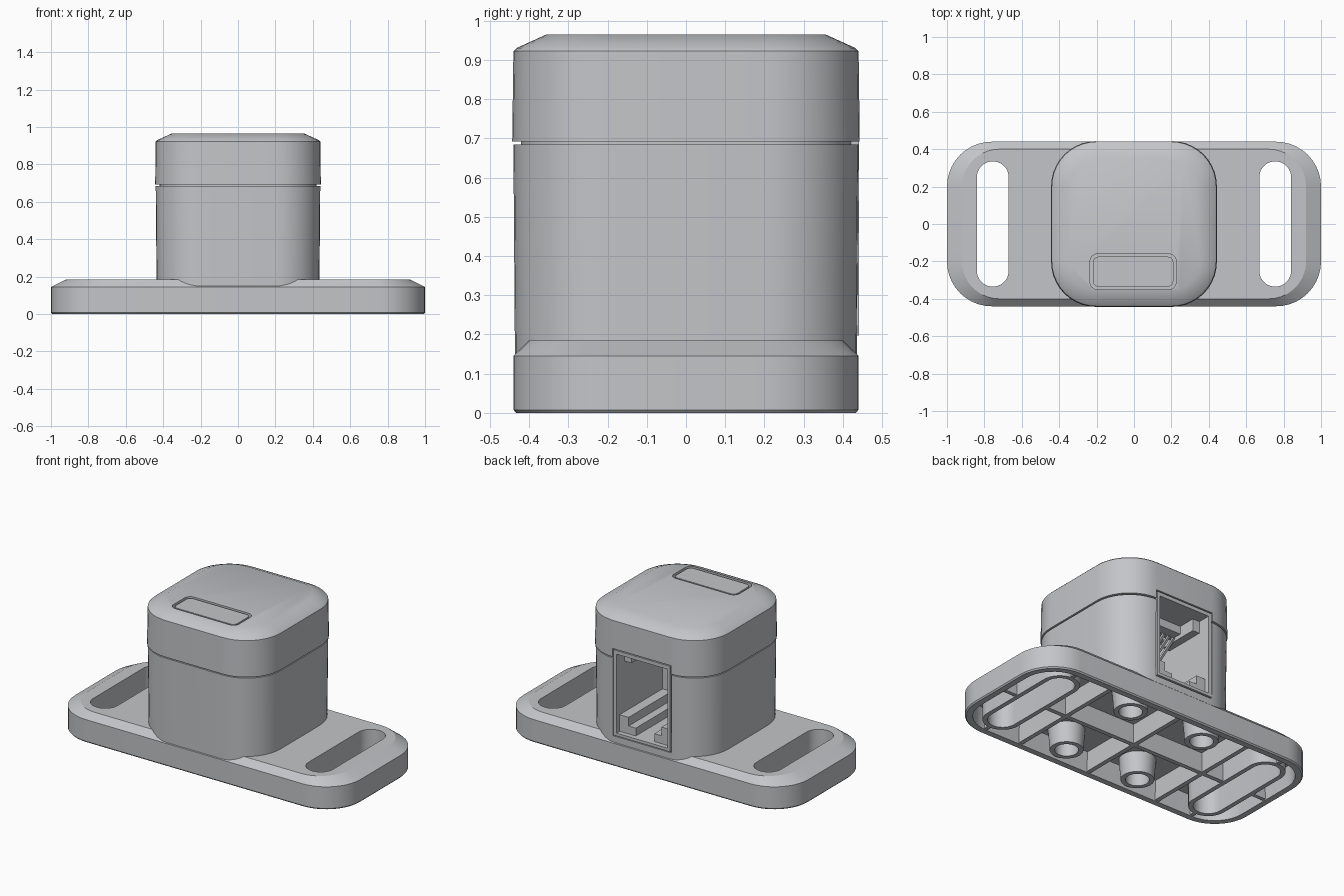
import bpy, bmesh, math
from mathutils import Matrix

if "Cube" in bpy.data.objects:
    bpy.data.objects.remove(bpy.data.objects["Cube"])

grey = bpy.data.materials.new("light_grey_plastic")
grey.diffuse_color = (0.55, 0.56, 0.58, 1)
grey.use_nodes = True
grey.node_tree.nodes["Principled BSDF"].inputs["Base Color"].default_value = grey.diffuse_color


def finish(name, bm, smooth=True):
    bmesh.ops.recalc_face_normals(bm, faces=bm.faces[:])
    me = bpy.data.meshes.new(name)
    bm.to_mesh(me)
    bm.free()
    me.materials.append(grey)
    ob = bpy.data.objects.new(name, me)
    bpy.context.collection.objects.link(ob)
    if smooth:
        shade(ob)
    return ob


def shade(ob):
    bpy.ops.object.select_all(action='DESELECT')
    ob.select_set(True)
    bpy.context.view_layer.objects.active = ob
    bpy.ops.object.shade_smooth_by_angle(angle=math.radians(25))


def outline(hx, hy, r, seg=10):
    """Rounded rectangle, counter-clockwise."""
    pts = []
    for k, (sx, sy) in enumerate([(1, 1), (-1, 1), (-1, -1), (1, -1)]):
        for i in range(seg + 1):
            a = math.pi / 2 * (k + i / seg)
            pts.append((sx * (hx - r) + r * math.cos(a),
                        sy * (hy - r) + r * math.sin(a)))
    return pts


def loft(name, rings, cx=0, cy=0):
    """Skin through rounded rectangles (half x, half y, radius, z)."""
    bm = bmesh.new()
    loops = [[bm.verts.new((cx + x, cy + y, z)) for x, y in outline(hx, hy, r)]
             for hx, hy, r, z in rings]
    n = len(loops[0])
    for a, b in zip(loops, loops[1:]):
        for i in range(n):
            j = (i + 1) % n
            bm.faces.new((a[i], a[j], b[j], b[i]))
    bm.faces.new(loops[0][::-1])
    bm.faces.new(loops[-1])
    bmesh.ops.remove_doubles(bm, verts=bm.verts[:], dist=1e-5)
    return finish(name, bm)


def box(name, x0, x1, y0, y1, z0, z1, rot=None):
    bm = bmesh.new()
    m = Matrix.Translation(((x0 + x1) / 2, (y0 + y1) / 2, (z0 + z1) / 2))
    if rot:
        m = m @ Matrix.Rotation(rot, 4, 'X')
    m = m @ Matrix.Diagonal((x1 - x0, y1 - y0, z1 - z0, 1))
    bmesh.ops.create_cube(bm, size=1, matrix=m)
    return finish(name, bm, False)


def cut(ob, *cutters):
    for c in cutters:
        c.hide_render = True
        mod = ob.modifiers.new("cut", 'BOOLEAN')
        mod.operation = 'DIFFERENCE'
        mod.solver = 'EXACT'
        mod.object = c
        bpy.ops.object.select_all(action='DESELECT')
        ob.select_set(True)
        bpy.context.view_layer.objects.active = ob
        bpy.ops.object.modifier_apply(modifier=mod.name)
    shade(ob)


def discard(*obs):
    for o in obs:
        bpy.data.objects.remove(o, do_unlink=True)


# Base plate, hollow underneath, with two strap slots
base = loft("base_plate", [(0.993, 0.433, 0.233, 0), (1, 0.44, 0.24, 0.008),
                           (1, 0.44, 0.24, 0.145), (0.92, 0.40, 0.20, 0.185)])
pocket = loft("pocket_cutter", [(0.96, 0.40, 0.20, -0.1), (0.95, 0.39, 0.19, 0.13)])
cut(base, pocket)
for s, side in ((-1, "left"), (1, "right")):
    slot = loft("slot_cutter", [(0.085, 0.335, 0.085, -0.1),
                                (0.085, 0.335, 0.085, 0.3)], s * 0.755)
    wall = loft(side + "_slot_wall", [(0.113, 0.363, 0.113, 0.002),
                                      (0.113, 0.363, 0.113, 0.14)], s * 0.755)
    cut(base, slot)
    cut(wall, slot)
    discard(slot)
    # Short webs from slot wall to rim
    for t in (-1, 1):
        ys = sorted((t * 0.355, t * 0.41))
        box(side + "_end_web", s * 0.755 - 0.012, s * 0.755 + 0.012, *ys, 0.006, 0.135)
    xs = sorted((s * 0.86, s * 0.97))
    box(side + "_rim_web", *xs, -0.012, 0.012, 0.006, 0.135)
discard(pocket)

# Stiffening ribs under the plate
box("long_rib", -0.65, 0.65, -0.014, 0.014, 0.006, 0.135)
for x in (-0.5, 0, 0.5):
    box("cross_rib", x - 0.014, x + 0.014, -0.41, 0.41, 0.006, 0.135)

# Four screw bosses
for x in (-0.26, 0.26):
    for y in (-0.28, 0.28):
        boss = loft("screw_boss", [(0.095, 0.095, 0.095, 0.002),
                                   (0.105, 0.105, 0.105, 0.135)], x, y)
        hole = loft("hole_cutter", [(0.067, 0.067, 0.067, -0.1),
                                    (0.067, 0.067, 0.067, 0.125)], x, y)
        cut(boss, hole)
        discard(hole)

# Housing body with a stepped seam at the top
body = loft("housing_body", [(0.435, 0.436, 0.24, 0.135), (0.44, 0.44, 0.24, 0.684),
                             (0.42, 0.42, 0.22, 0.684), (0.42, 0.42, 0.22, 0.692)])
# Chamfered lid
lid = loft("housing_lid", [(0.443, 0.443, 0.24, 0.692), (0.44, 0.44, 0.24, 0.922),
                           (0.432, 0.432, 0.232, 0.93), (0.355, 0.355, 0.16, 0.965)])

# Socket opening in the back
rim = box("rim_cutter", -0.205, 0.205, 0.425, 0.6, 0.19, 0.745)
cavity = box("cavity_cutter", -0.178, 0.178, -0.02, 0.6, 0.215, 0.715)
for ob in (body, lid):
    cut(ob, rim, cavity)
discard(rim, cavity)

# Socket rim frame
for s in (-1, 1):
    box("socket_rim_side", *sorted((s * 0.178, s * 0.198)), 0.42, 0.441, 0.197, 0.738)
box("socket_rim_bottom", -0.178, 0.178, 0.42, 0.441, 0.197, 0.215)
box("socket_rim_top", -0.178, 0.178, 0.42, 0.441, 0.715, 0.738)

# Stepped latch guides on the socket floor, and a contact carrier
for s in (-1, 1):
    box("guide_outer", *sorted((s * 0.115, s * 0.18)), -0.02, 0.41, 0.21, 0.32)
    box("guide_inner", *sorted((s * 0.065, s * 0.118)), -0.02, 0.41, 0.21, 0.265)
    box("upper_stop", *sorted((s * 0.13, s * 0.18)), 0.1, 0.36, 0.64, 0.72)
box("contact_carrier", -0.178, 0.178, 0.16, 0.25, 0.665, 0.72)
for i in range(8):
    x = (i - 3.5) * 0.036
    box("contact", x - 0.007, x + 0.007, -0.02, 0.22, 0.585, 0.6, math.radians(35))

# Inset window on the lid
pane_cut = loft("pane_cutter", [(0.23, 0.095, 0.04, 0.94), (0.23, 0.095, 0.04, 1.1)],
                -0.005, -0.255)
cut(lid, pane_cut)
discard(pane_cut)
loft("lid_window", [(0.215, 0.08, 0.03, 0.935), (0.215, 0.08, 0.03, 0.962)], -0.005, -0.255)
